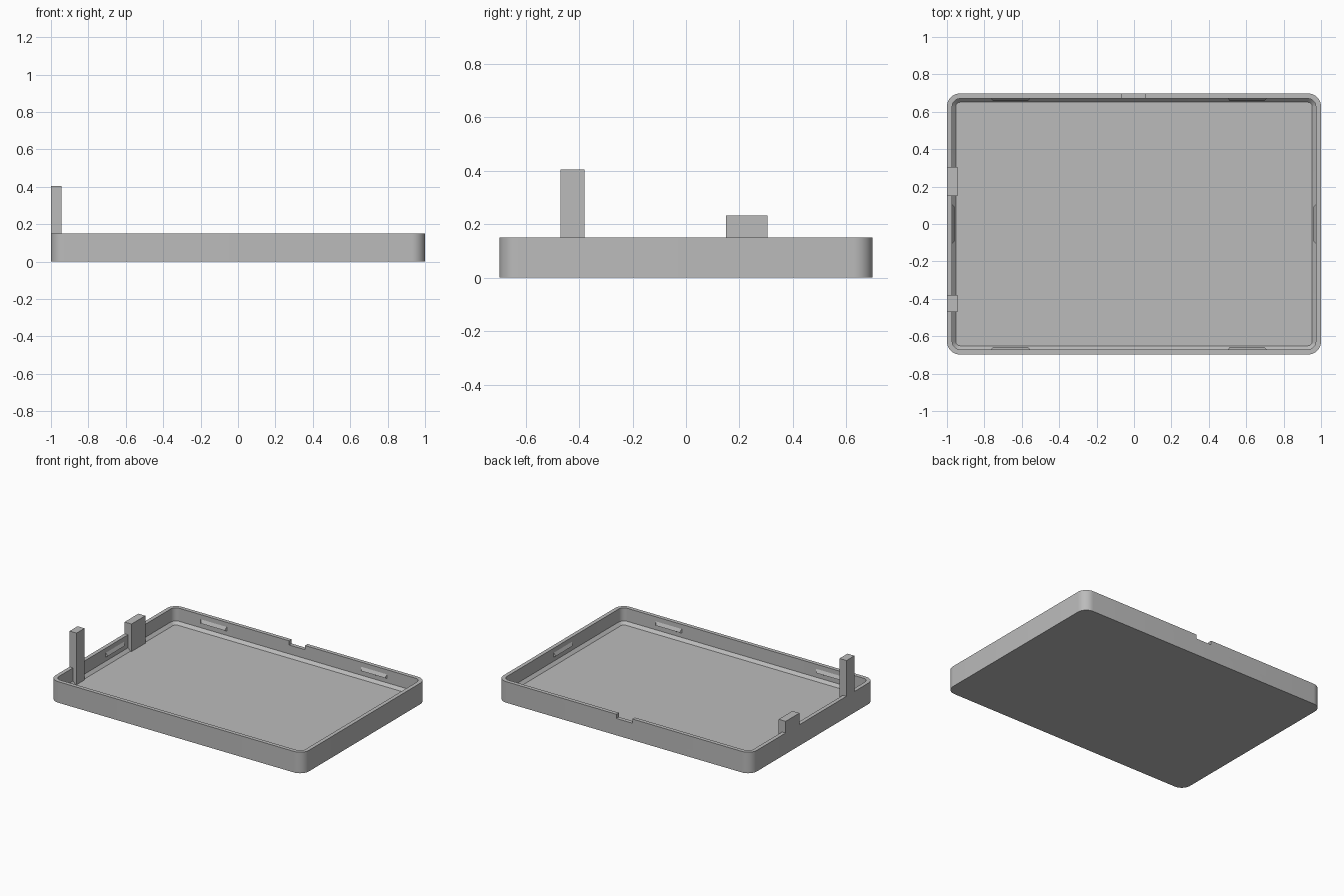
import bpy, bmesh, math
from mathutils import Matrix, Vector

if "Cube" in bpy.data.objects:
    bpy.data.objects.remove(bpy.data.objects["Cube"])

HX, HY, TOP, FLOOR = 1.0, 0.698, 0.15, 0.037
WALL, RADIUS = 0.028, 0.07

grey = bpy.data.materials.new("plain grey")
grey.use_nodes = True
grey.diffuse_color = (0.5, 0.5, 0.5, 1)
grey.node_tree.nodes["Principled BSDF"].inputs["Base Color"].default_value = (0.5, 0.5, 0.5, 1)


def finish(name, bm):
    bmesh.ops.recalc_face_normals(bm, faces=bm.faces)
    mesh = bpy.data.meshes.new(name)
    bm.to_mesh(mesh)
    bm.free()
    mesh.materials.append(grey)
    obj = bpy.data.objects.new(name, mesh)
    bpy.context.collection.objects.link(obj)
    return obj


def rounded_ring(bm, inset, z, steps=10):
    """Rounded rectangle of vertices, inset from the outer wall."""
    r = RADIUS - inset
    ring = []
    for i, (sx, sy) in enumerate([(1, 1), (-1, 1), (-1, -1), (1, -1)]):
        for k in range(steps + 1):
            a = (i + k / steps) * math.pi / 2
            ring.append(bm.verts.new((sx * (HX - RADIUS) + r * math.cos(a),
                                      sy * (HY - RADIUS) + r * math.sin(a), z)))
    return ring


def prism(name, profile, y0, y1):
    """Extrude an xz profile along y."""
    bm = bmesh.new()
    face = bm.faces.new([bm.verts.new((x, y0, z)) for x, z in profile])
    new = bmesh.ops.extrude_face_region(bm, geom=[face])["geom"]
    bmesh.ops.translate(bm, vec=(0, y1 - y0, 0),
                        verts=[v for v in new if isinstance(v, bmesh.types.BMVert)])
    return finish(name, bm)


# Tray: outer wall, rim, inner wall, sloped foot and floor
bm = bmesh.new()
rings = [rounded_ring(bm, inset, z) for inset, z in
         [(0, 0), (0, TOP), (WALL, TOP), (WALL, 0.057), (0.047, FLOOR)]]
for a, b in zip(rings, rings[1:]):
    for i in range(len(a)):
        j = (i + 1) % len(a)
        bm.faces.new((a[i], a[j], b[j], b[i]))
bm.faces.new(rings[0])
bm.faces.new(rings[-1])
tray = finish("tray", bm)

# Notch in the back rim
cutter = prism("notch_cutter", [(-0.065, 0.12), (0.06, 0.12), (0.06, 0.2), (-0.065, 0.2)],
               HY - 0.04, HY + 0.04)
cutter.hide_render = True
cut = tray.modifiers.new("notch", "BOOLEAN")
cut.operation, cut.solver, cut.object = "DIFFERENCE", "EXACT", cutter
bpy.context.view_layer.objects.active = tray
tray.select_set(True)
bpy.ops.object.modifier_apply(modifier="notch")
bpy.data.objects.remove(cutter)
bpy.ops.object.select_all(action="DESELECT")
tray.select_set(True)
bpy.ops.object.shade_smooth_by_angle(angle=math.radians(30))

# Posts standing on the right wall, reaching down to the floor inside
for name, y0, y1, height in [("tall_post", -0.47, -0.38, 0.405),
                             ("short_post", 0.15, 0.305, 0.233)]:
    prism(name, [(-HX, TOP), (-HX, height), (-0.945, height), (-0.945, FLOOR - 0.005),
                 (-0.985, FLOOR - 0.005), (-0.985, TOP)], y0, y1)


def snap_ridge(name, angle, distance, along):
    """Wedge-shaped ridge on an inner wall, tapered at both ends."""
    bm = bmesh.new()
    half, taper, depth = 0.105, 0.012, 0.012
    base = [bm.verts.new((x, 0.002, z)) for x, z in
            [(-half, 0.086), (half, 0.086), (half, 0.121), (-half, 0.121)]]
    tip = [bm.verts.new((x, -depth, 0.094)) for x in (-half + taper, half - taper)]
    bm.faces.new(base)
    bm.faces.new((base[0], base[1], tip[1], tip[0]))
    bm.faces.new((base[3], base[2], tip[1], tip[0]))
    bm.faces.new((base[0], base[3], tip[0]))
    bm.faces.new((base[1], base[2], tip[1]))
    spin = Matrix.Rotation(angle, 4, "Z")
    bm.transform(spin @ Matrix.Translation(Vector((along, distance - WALL, 0))))
    return finish(name, bm)


# Snap ridges: two on the front and back walls, one on each side wall
for x, tag in [(-0.66, "right"), (0.605, "left")]:
    snap_ridge("back_ridge_" + tag, 0, HY, x)
    snap_ridge("front_ridge_" + tag, math.pi, HY, -x)
snap_ridge("right_ridge", math.pi / 2, HX, 0)
snap_ridge("left_ridge", -math.pi / 2, HX, 0)
